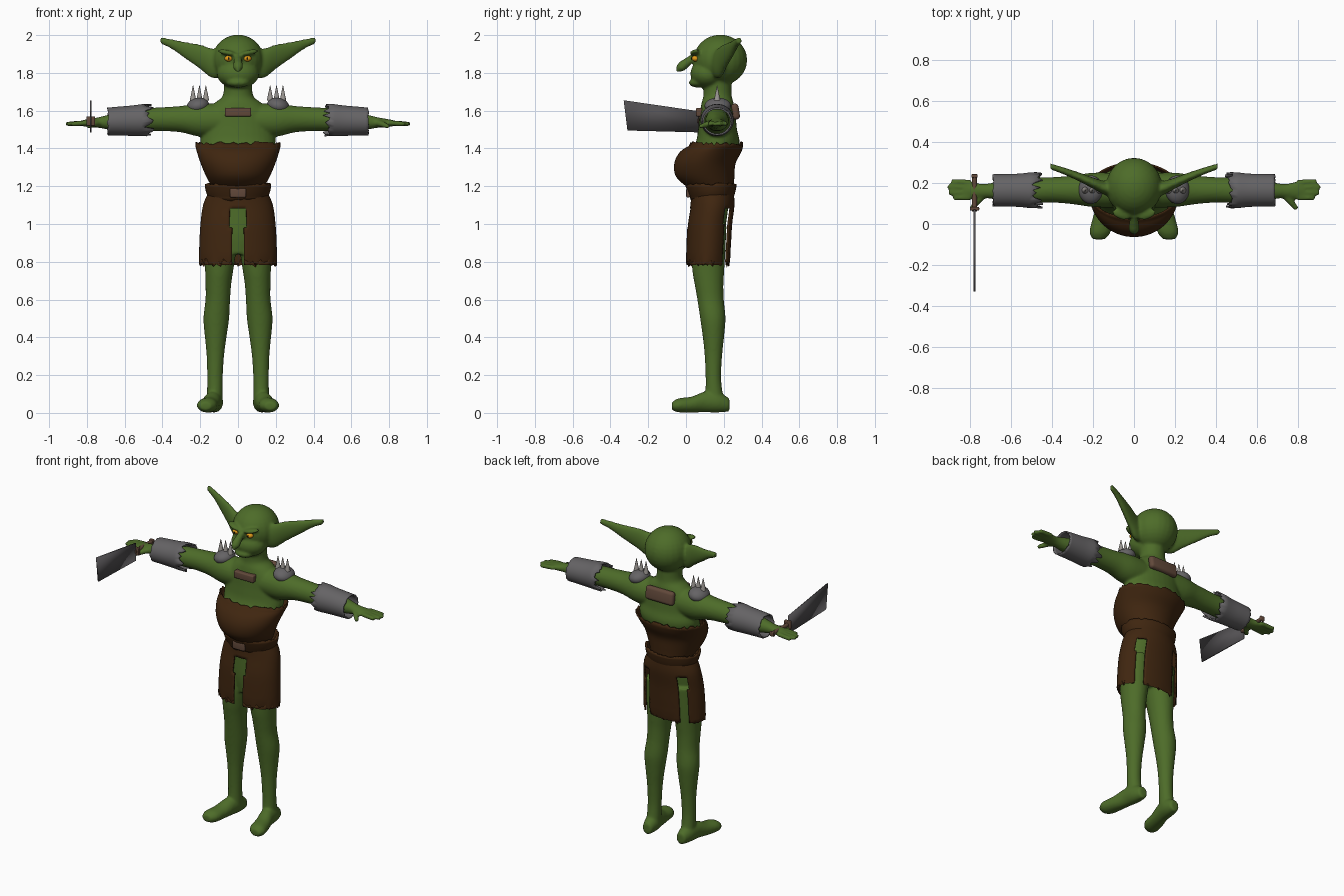
import bpy, bmesh, math, random
from mathutils import Vector, Matrix, Euler

random.seed(4)
if "Cube" in bpy.data.objects:
    bpy.data.objects.remove(bpy.data.objects["Cube"])


def material(name, r, g, b):
    m = bpy.data.materials.new(name)
    m.use_nodes = True
    m.diffuse_color = (r, g, b, 1)
    m.node_tree.nodes["Principled BSDF"].inputs["Base Color"].default_value = (r, g, b, 1)
    return m


skin = material("green skin", .075, .15, .022)
cloth = material("dark brown cloth", .05, .019, .005)
leather = material("worn leather", .12, .065, .042)
metal = material("grey metal", .13, .125, .13)
steel = material("dark blade steel", .085, .08, .085)
bone = material("pale spikes", .32, .30, .28)
amber = material("amber eyes", .75, .33, .01)
black = material("black pupils", .01, .008, .005)


def finish(name, bm, mat, thick=0, angle=40):
    """Turn a bmesh into a shaded object, optionally with thickness."""
    bmesh.ops.recalc_face_normals(bm, faces=bm.faces)
    me = bpy.data.meshes.new(name)
    bm.to_mesh(me)
    bm.free()
    ob = bpy.data.objects.new(name, me)
    bpy.context.collection.objects.link(ob)
    me.materials.append(mat)
    if thick:
        mod = ob.modifiers.new("thickness", 'SOLIDIFY')
        mod.thickness = thick
        mod.offset = 0
    bpy.ops.object.select_all(action='DESELECT')
    bpy.context.view_layer.objects.active = ob
    ob.select_set(True)
    bpy.ops.object.shade_smooth_by_angle(angle=math.radians(angle))
    return ob


def loft(bm, axis, rows, side=1, n=32, steps=4, caps=True, torn=(0, 0)):
    """Skin ellipses along an axis; a row is position, two centres, two radii."""
    rows = [Vector(r) for r in rows]
    path = []
    for i in range(len(rows) - 1):
        a, b, c, d = (rows[min(max(k, 0), len(rows) - 1)] for k in range(i - 1, i + 3))
        for j in range(steps):
            t = j / steps
            path.append(b + (c - a) * (t / 2) + (a - b * 2.5 + c * 2 - d / 2) * t ** 2
                        + ((b - c) * 1.5 + (d - a) / 2) * t ** 3)
    path.append(rows[-1])
    others = [k for k in range(3) if k != axis]
    rings = []
    for i, p in enumerate(path):
        rip = torn[0] if i == 0 else torn[1] if i == len(path) - 1 else 0
        ring = []
        for k in range(n):
            a = math.tau * k / n
            co = Vector()
            co[axis] = p[0] + rip * random.random()
            co[others[0]] = p[1] + p[3] * math.cos(a)
            co[others[1]] = p[2] + p[4] * math.sin(a)
            co.x *= side
            ring.append(bm.verts.new(co))
        rings.append(ring)
    for r, s in zip(rings, rings[1:]):
        for k in range(n):
            bm.faces.new((r[k - 1], r[k], s[k], s[k - 1]))
    if caps:
        bm.faces.new(rings[0])
        bm.faces.new(rings[-1])
    return bm


def ball(bm, at, size, turn=(0, 0, 0)):
    m = Matrix.LocRotScale(Vector(at), Euler(turn), Vector(size))
    bmesh.ops.create_uvsphere(bm, u_segments=24, v_segments=16, radius=1, matrix=m)
    return bm


def rod(bm, a, b, r1, r2, n=16):
    a, b = Vector(a), Vector(b)
    q = (b - a).to_track_quat('Z', 'Y')
    m = Matrix.LocRotScale((a + b) / 2, q, None)
    bmesh.ops.create_cone(bm, cap_ends=True, segments=n, radius1=r1, radius2=r2,
                          depth=(b - a).length, matrix=m)
    return bm


def box(name, at, size, mat, bevel=.008, turn=0):
    bm = bmesh.new()
    m = Matrix.LocRotScale(Vector(at), Euler((turn, 0, 0)), Vector(size))
    bmesh.ops.create_cube(bm, size=1, matrix=m)
    bmesh.ops.bevel(bm, geom=bm.edges[:], offset=bevel, segments=4, affect='EDGES', profile=.5)
    return finish(name, bm, mat)


# Body: torso, head and limbs merged into one soft skin
body = bmesh.new()
loft(body, 2, [(.84, 0, .12, .09, .07), (.95, 0, .12, .15, .085), (1.1, 0, .13, .15, .095),
               (1.2, 0, .13, .12, .1), (1.3, 0, .11, .165, .13), (1.42, 0, .165, .198, .118),
               (1.5, 0, .167, .19, .103), (1.58, 0, .167, .19, .095), (1.64, 0, .167, .125, .085),
               (1.68, 0, .167, .08, .075), (1.76, 0, .165, .075, .075)])
ball(body, (0, .182, 1.868), (.137, .142, .134))
ball(body, (0, .115, 1.795), (.112, .092, .078))
ball(body, (0, .065, 1.748), (.062, .05, .026))
rod(body, (0, .05, 1.89), (0, -.022, 1.835), .018, .027)
ball(body, (0, -.024, 1.83), (.026, .028, .022))
rod(body, (0, -.025, 1.825), (0, -.052, 1.808), .018, .008)
for s in (1, -1):
    ball(body, (s * .06, .048, 1.908), (.05, .026, .014), (0, s * -.2, s * .3))
    # Ear
    loft(body, 0, [(.07, .16, 1.85, .04, .075), (.14, .175, 1.852, .034, .078), (.2, .2, 1.885, .027, .065),
                   (.28, .235, 1.92, .021, .044), (.35, .262, 1.952, .017, .026),
                   (.41, .282, 1.972, .015, .017)], s)
    # Arm and hand
    loft(body, 0, [(.08, .165, 1.55, .085, .085), (.2, .167, 1.55, .084, .088), (.3, .167, 1.555, .07, .07),
                   (.4, .167, 1.555, .062, .063), (.5, .165, 1.552, .062, .06), (.6, .165, 1.545, .06, .053),
                   (.68, .162, 1.54, .042, .04), (.74, .162, 1.537, .034, .028),
                   (.79, .164, 1.535, .042, .021), (.83, .165, 1.533, .038, .015)], s)
    for k in range(4):
        y, tip = .13 + .024 * k, (.885, .908, .912, .895)[k]
        rod(body, (s * .8, y, 1.535), (s * tip, y + .004 * (k - 1), 1.53), .0145, .012)
    rod(body, (s * .74, .14, 1.535), (s * .775, .1, 1.525), .019, .016)
    rod(body, (s * .77, .105, 1.526), (s * .798, .072, 1.515), .016, .012)
    # Leg and foot
    loft(body, 2, [(.08, .123, .15, .042, .048), (.18, .122, .145, .041, .041), (.3, .12, .145, .046, .046),
                   (.4, .118, .145, .057, .056), (.5, .115, .142, .068, .067), (.6, .107, .13, .065, .07),
                   (.68, .104, .122, .068, .076), (.75, .1, .118, .074, .084), (.85, .095, .118, .083, .09),
                   (1, .09, .125, .085, .09)], s)
    loft(body, 1, [(-.075, .172, .036, .03, .02), (-.04, .166, .04, .052, .037), (.03, .152, .044, .05, .042),
                   (.1, .135, .058, .046, .055), (.17, .125, .056, .046, .054), (.23, .12, .042, .03, .035)], s)
skin_body = finish("body", body, skin)
remesh = skin_body.modifiers.new("merge", 'REMESH')
remesh.mode = 'VOXEL'
remesh.voxel_size = .008
remesh.use_smooth_shade = True
soft = skin_body.modifiers.new("soften", 'SMOOTH')
soft.factor = .5
soft.iterations = 5
for name in ("merge", "soften"):
    bpy.ops.object.modifier_apply(modifier=name)
bpy.ops.object.shade_smooth()

# Tunic with a torn upper hem
finish("tunic", loft(bmesh.new(), 2, [
    (1.19, 0, .135, .13, .115), (1.25, 0, .102, .163, .15), (1.32, 0, .1, .193, .158),
    (1.38, 0, .13, .213, .158), (1.415, 0, .163, .222, .136)], n=60, caps=False, torn=(0, .022)), cloth, .008)

# Belt wrap and buckle
finish("belt", loft(bmesh.new(), 2, [
    (1.135, 0, .137, .148, .107), (1.17, 0, .135, .163, .12), (1.205, 0, .132, .17, .13)],
    n=60, caps=False, torn=(-.012, .014)), cloth, .012)
box("buckle", (0, .012, 1.165), (.085, .022, .05), leather)

# Skirt, open at the front and slit behind each leg
skirt = loft(bmesh.new(), 2, [
    (.795, 0, .115, .202, .112), (.9, 0, .12, .2, .114), (1, 0, .126, .194, .114),
    (1.1, 0, .14, .18, .112), (1.17, 0, .14, .15, .108)], n=80, steps=5, caps=False, torn=(.045, 0))
for v in skirt.verts:
    if v.co.z < .85:
        v.co.z -= .022
gaps = []
for f in skirt.faces:
    c = f.calc_center_median()
    front = c.y < .1 and abs(c.x) < .038
    back = c.y > .14 and .1 < abs(c.x) < .152
    if c.z < 1.09 and (front or back):
        gaps.append(f)
bmesh.ops.delete(skirt, geom=gaps, context='FACES')
finish("skirt", skirt, cloth, .009)

# Chest plate and back plate
box("chest_plate", (0, .073, 1.592), (.14, .04, .046), leather)
box("back_plate", (0, .262, 1.595), (.2, .04, .085), leather, .019, .15)

for s, side in ((1, "left"), (-1, "right")):
    # Eye with pupil
    finish(side + "_eye", ball(bmesh.new(), (s * .05, .05, 1.876), (.021, .02, .016)), amber)
    finish(side + "_pupil", ball(bmesh.new(), (s * .049, .0305, 1.876), (.005, .003, .007)), black)
    # Forearm cuff with a torn inner edge
    finish(side + "_cuff", loft(bmesh.new(), 0, [
        (.5, .165, 1.55, .084, .081), (.56, .165, 1.547, .077, .076), (.63, .165, 1.545, .075, .072),
        (.685, .165, 1.543, .074, .069)], s, n=40, caps=False, torn=(-.055, .008)), metal, .009)
    # Shoulder pad with three spikes
    finish(side + "_shoulder_pad", ball(bmesh.new(), (s * .212, .168, 1.625), (.06, .07, .043), (0, s * .2, 0)), metal)
    for k in range(3):
        x = s * (.17 + .034 * k)
        finish(f"{side}_spike_{k + 1}", rod(bmesh.new(), (x, .165, 1.655), (x, .165, 1.733), .017, .001, 12), bone)

# Cleaver held in the right hand
blade = bmesh.new()
outline = [(-.33, 1.655), (.07, 1.597), (.07, 1.485), (-.31, 1.495)]
face = blade.faces.new([blade.verts.new((-.78, y, z)) for y, z in outline])
finish("cleaver_blade", blade, steel, .008)
finish("cleaver_handle", rod(bmesh.new(), (-.78, .06, 1.545), (-.78, .235, 1.545), .012, .012), leather)
box("cleaver_guard", (-.78, .075, 1.545), (.046, .018, .05), leather, .005)
box("cleaver_pommel", (-.78, .235, 1.545), (.03, .018, .03), leather, .005)
